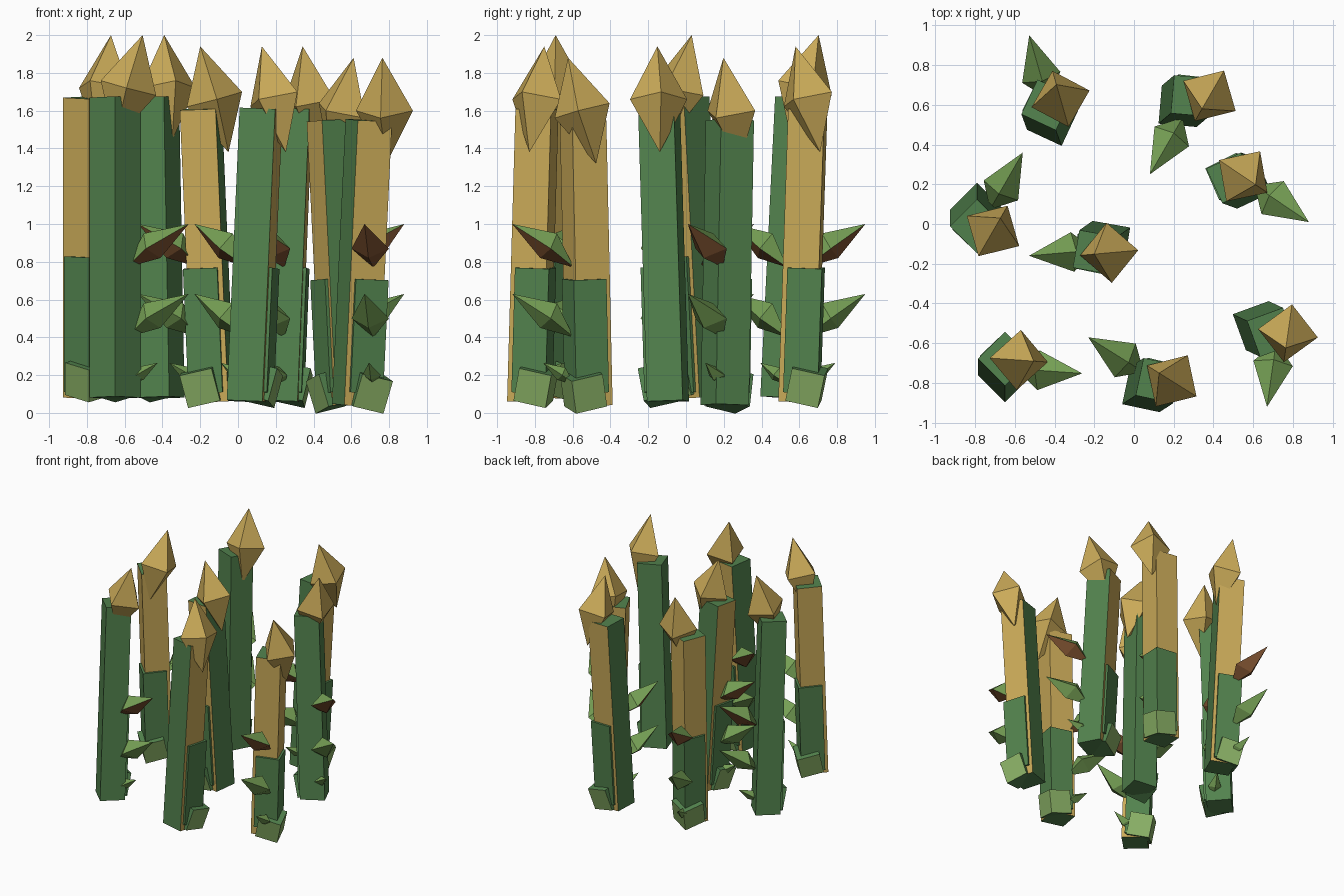
import bpy
from math import radians, cos, sin, pi
from mathutils import Matrix, Vector

if "Cube" in bpy.data.objects:
    bpy.data.objects.remove(bpy.data.objects["Cube"])


def mat(name, col):
    m = bpy.data.materials.new(name)
    m.diffuse_color = (*col, 1)
    m.use_nodes = True
    m.node_tree.nodes["Principled BSDF"].inputs["Base Color"].default_value = m.diffuse_color
    return m


GREEN = mat("stem_green", (0.085, 0.225, 0.075))
GOLD = mat("pale_gold", (0.60, 0.41, 0.10))
LEAF = mat("leaf_green", (0.18, 0.35, 0.09))
BASE = mat("light_green", (0.25, 0.43, 0.13))
BROWN = mat("leaf_brown", (0.21, 0.085, 0.03))


def mesh(name, verts, faces, mats, ids, M):
    me = bpy.data.meshes.new(name)
    me.from_pydata([M @ Vector(v) for v in verts], [], faces)
    for m in mats:
        me.materials.append(m)
    for p, i in zip(me.polygons, ids):
        p.material_index = i
    ob = bpy.data.objects.new(name, me)
    bpy.context.collection.objects.link(ob)
    return ob


def turn(x, y, z, angle, tilt):
    # place at a point, face an angle, lean towards it
    return (Matrix.Translation((x, y, z)) @ Matrix.Rotation(radians(angle), 4, 'Z')
            @ Matrix.Rotation(radians(tilt), 4, 'Y'))


def square_post(name, r, z0, z1, side_a, side_b, M, shift=0.0):
    # square prism, one corner along +x; the two sides at that corner get side_a
    v = [(shift + r * cos(i * pi / 2), r * sin(i * pi / 2), z)
         for z in (z0, z1) for i in range(4)]
    f = [(i, (i + 1) % 4, 4 + (i + 1) % 4, 4 + i) for i in range(4)]
    f += [(3, 2, 1, 0), (4, 5, 6, 7)]
    return mesh(name, v, f, [side_b, side_a], [1, 0, 0, 1, 0, 0], M)


# octahedron faces: 0 tail, 1 tip, 2 left, 3 right, 4 top, 5 bottom
OCTA = [(1, 2, 4), (2, 0, 4), (0, 3, 4), (3, 1, 4),
        (2, 1, 5), (0, 2, 5), (3, 0, 5), (1, 3, 5)]


def leaf(name, z, s, under, x, y, a):
    pts = [(0, 0, 0), (.33, 0, .23), (.11, .1, .10), (.11, -.1, .10),
           (.09, 0, .18), (.18, 0, .05)]
    v = [(.06 + px * s, py * s, pz * s) for px, py, pz in pts]
    mesh(name, v, OCTA, [LEAF, under], [0] * 4 + [1] * 4, turn(x, y, z, a, 0))


def spear_tip(x, y, z, a):
    r, h = .152, .29
    v = [(-r, 0, 0), (r, 0, 0), (0, r, 0), (0, -r, 0), (0, 0, h), (0, 0, -h)]
    mesh("spear_tip", v, OCTA, [GOLD], [0] * 8, turn(x, y, z, a, 15))


# stem x, y, gold corner angle; tip x, y; leaf x, y, angle; height step
STALKS = [
    (-.65, -.72, 90, -.58, -.685, -.65, -.725, -4, 0),
    (-.79, .03, -90, -.71, -.035, -.755, .022, 60, 0),
    (-.425, .56, 110, -.37, .63, -.42, .575, 106, 0),
    (-.165, -.12, -145, -.125, -.145, -.14, -.126, 185, 1),
    (.09, -.81, 33, .19, -.79, .10, -.777, 148, 1),
    (.26, .62, 40, .38, .645, .275, .588, 240, 1),
    (.525, .22, 160, .55, .24, .557, .228, -34, 2),
    (.66, -.53, -25, .775, -.55, .724, -.534, 262, 2),
]

for sx, sy, g, tx, ty, lx, ly, a, k in STALKS:
    drop = .06 * k
    # leaning stem, gold on two sides
    lean = turn(sx, sy, .87, g, 3)
    square_post("stem", .136, .08 - .02 * k - .87, 1.67 - drop - .87, GOLD, GREEN, lean)
    # sheath around the lower gold sides
    square_post("sheath", .130, .11 - .87, .83 - drop - .87, GREEN, GREEN, lean, .03)
    # tilted foot block
    d = Vector((cos(radians(g)), sin(radians(g))))
    foot = Vector((sx, sy)) + d * .03
    square_post("foot", .125, -.09, .09, BASE, GREEN,
                turn(foot.x, foot.y, .18 - .03 * k, g, 18))
    # leaves
    leaf("upper_leaf", .77, 1, BROWN, lx, ly, a)
    leaf("middle_leaf", .40, 1, LEAF, lx, ly, a)
    leaf("lower_leaf", .15, .5, LEAF, lx, ly, a)
    spear_tip(tx, ty, 1.72 - drop, a)
